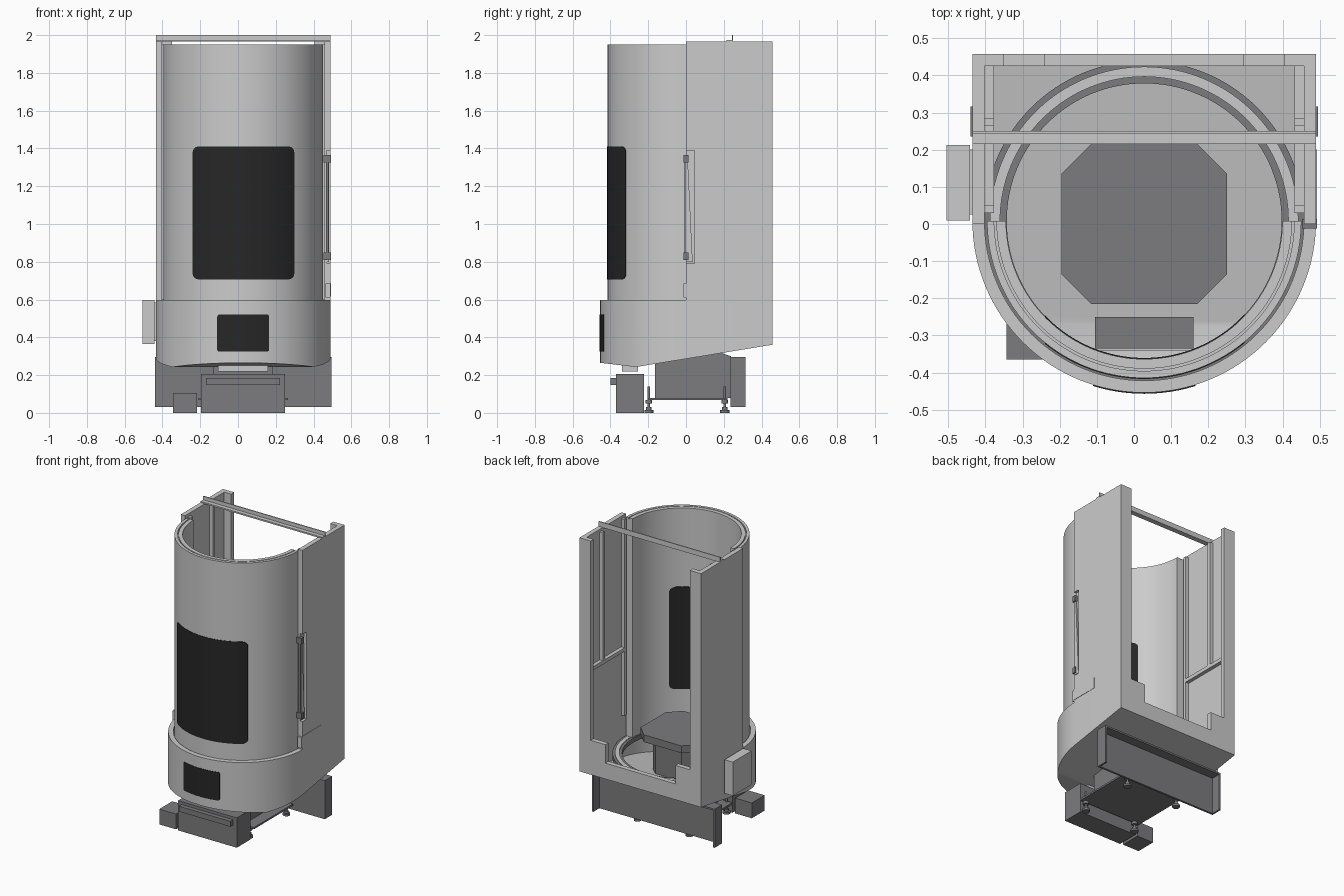
import bpy, bmesh, math

if "Cube" in bpy.data.objects:
    bpy.data.objects.remove(bpy.data.objects["Cube"])

CX, CY = 0.0275, 0.0085      # axis of the round body
HW, RI = 0.4625, 0.43        # outer half width, inner radius


def mat(name, v):
    m = bpy.data.materials.new(name)
    m.diffuse_color = (v, v, v * 1.05, 1)
    m.use_nodes = True
    m.node_tree.nodes["Principled BSDF"].inputs["Base Color"].default_value = m.diffuse_color
    return m


DARK, BLACK = mat("dark_grey", 0.2), mat("black_glass", 0.02)


def prism(name, pts, a, b, axis='z', m=None):
    """Extrude a 2D outline from a to b along an axis."""
    place = {'z': lambda u, v, w: (u, v, w),
             'y': lambda u, v, w: (u, w, v),
             'x': lambda u, v, w: (w, u, v)}[axis]
    bm = bmesh.new()
    lo = [bm.verts.new(place(u, v, a)) for u, v in pts]
    hi = [bm.verts.new(place(u, v, b)) for u, v in pts]
    bm.faces.new(lo)
    bm.faces.new(hi)
    n = len(pts)
    for i in range(n):
        j = (i + 1) % n
        bm.faces.new((lo[i], lo[j], hi[j], hi[i]))
    bmesh.ops.recalc_face_normals(bm, faces=bm.faces)
    me = bpy.data.meshes.new(name)
    bm.to_mesh(me)
    bm.free()
    ob = bpy.data.objects.new(name, me)
    bpy.context.collection.objects.link(ob)
    if m:
        me.materials.append(m)
    return ob


def box(name, x0, x1, y0, y1, z0, z1, m=None):
    return prism(name, [(x0, y0), (x1, y0), (x1, y1), (x0, y1)], z0, z1, 'z', m)


def boolean(ob, cutter, op='DIFFERENCE'):
    mod = ob.modifiers.new("cut", 'BOOLEAN')
    mod.operation, mod.object, mod.solver = op, cutter, 'EXACT'
    dg = bpy.context.evaluated_depsgraph_get()
    me = bpy.data.meshes.new_from_object(ob.evaluated_get(dg))
    ob.modifiers.clear()
    ob.data = me
    bpy.data.objects.remove(cutter)
    return ob


def smooth(ob):
    bpy.ops.object.select_all(action='DESELECT')
    ob.select_set(True)
    bpy.context.view_layer.objects.active = ob
    bpy.ops.object.shade_smooth_by_angle(angle=math.radians(30))
    return ob


def arc(r, start=math.pi, n=64):
    return [(CX + r * math.cos(start + math.pi * i / n),
             CY + r * math.sin(start + math.pi * i / n)) for i in range(n + 1)]


def half_ring(name, r0, r1, z0, z1, m=None, start=math.pi):
    return smooth(prism(name, arc(r1, start) + arc(r0, start)[::-1], z0, z1, 'z', m))


def curved_window(name, x0, x1, z0, z1, c, r0, r1):
    """Rounded rectangle wrapped on the round front."""
    pts = []
    for k, (x, z) in enumerate([(x1 - c, z1 - c), (x0 + c, z1 - c), (x0 + c, z0 + c), (x1 - c, z0 + c)]):
        for i in range(7):
            t = math.pi / 2 * (k + i / 6)
            pts.append((x + c * math.cos(t), z + c * math.sin(t)))
    ob = prism(name, pts, -0.6, -0.1, 'y', BLACK)
    shell = prism("shell", arc(r1) + arc(r0)[::-1], z0 - .1, z1 + .1, 'z', BLACK)
    return smooth(boolean(ob, shell, 'INTERSECT'))


def slope(dz):
    """Block whose underside follows the sloped bottom of the base."""
    return prism("slope", [(-.6, .282 + dz), (-.265, .243 + dz), (.6, .384 + dz), (.6, .9), (-.6, .9)], -1, 1, 'x')


# Base: D-shaped tray with sloped floor and an opening in the back sill
base = prism("base_tray", arc(HW) + [(CX + HW, .458), (CX - HW, .458)], .1, .597)
boolean(base, slope(0), 'INTERSECT')
cavity = prism("cavity", arc(RI) + [(CX + RI, .425), (CX - RI, .425)], .1, .7)
boolean(cavity, slope(.014), 'INTERSECT')
boolean(base, cavity)
boolean(base, box("cut", -.24, .293, .4, .6, .47, .8))
smooth(base)
curved_window("base_window", -.11, .165, .325, .52, .01, .455, .4655)

# Front hatch below the base
box("hatch", -.105, .16, -.34, -.255, .218, .275)
box("hatch_top", -.105, .16, -.335, -.25, .275, .285, DARK)

# Door tracks lying in the tray
for start, side in ((math.pi, "front"), (0, "back")):
    half_ring("outer_track_" + side, .415, .431, .41, .44, DARK, start)
    half_ring("middle_track_" + side, .388, .415, .40, .445, None, start)
    half_ring("inner_track_" + side, .37, .388, .41, .44, DARK, start)

# Half-round door with inner liner and window
half_ring("door", .404, .423, .445, 1.95)
half_ring("door_liner", .372, .398, .445, 1.95)
half_ring("door_spacer", .397, .405, .445, 1.94)
curved_window("door_window", -.24, .298, .707, 1.41, .03, .369, .4255)

# Octagonal turntable
c = .08
x0, x1, y0, y1 = -.195, .25, -.215, .215
octa = [(x0 + c, y0), (x1 - c, y0), (x1, y0 + c), (x1, y1 - c),
        (x1 - c, y1), (x0 + c, y1), (x0, y1 - c), (x0, y0 + c)]
prism("turntable", octa, .555, .605, 'z', DARK)
prism("turntable_pedestal", [(CX + (x - CX) * .7, y * .7) for x, y in octa], .27, .555, 'z', DARK)

# Side panels with back columns, ribs and rails
for s, side in ((-1, "left"), (1, "right")):
    def sbox(name, d0, d1, *r):
        a, b = sorted((CX + s * d0, CX + s * d1))
        return box(side + name, a, b, *r)
    panel = sbox("_panel", RI, HW, 0, .458, .595, 1.967)
    if s > 0:
        boolean(panel, box("notch", .472, .6, -.1, .045, .79, 1.39))
    sbox("_column", .377, RI, .425, .458, .59, 1.967)
    sbox("_rear_rib", .405, RI, .265, .285, 1.06, 1.95)
    sbox("_front_rib", .405, RI, .03, .05, .6, 1.95)
    sbox("_rail", .405, RI, .05, .425, 1.045, 1.07)

# Top cross angle
box("cross_plate", CX - HW, CX + HW, .215, .25, 1.965, 1.975)
box("cross_flange", CX - HW, CX + HW, .243, .25, 1.97, 2.0)

# Left control box
box("control_box", -.505, -.442, .01, .213, .365, .597)
box("control_box_neck", -.445, -.43, .025, .2, .38, .585)

# Right handle and latch
box("handle_bar", .466, .48, -.008, .01, .84, 1.34, DARK)
for z in (.81, 1.325):
    box("handle_mount", .452, .492, -.012, .014, z, z + .04, DARK)
prism("handle_wedge", [(0, 1.33), (.01, 1.33), (.035, .8), (0, .8)], .472, .482, 'x')
box("latch_plate", .485, .492, 0, .2, .615, .69)
box("latch", .462, .49, -.012, .01, .61, .685)

# Rear channel under the base
box("channel_web", -.44, .495, .236, .25, .03, .295, DARK)
box("channel_top", -.44, .495, .236, .316, .283, .295, DARK)
for x in (-.44, .483):
    box("channel_end", x, x + .012, .236, .316, .03, .295, DARK)

# Undercarriage
prism("chassis", [(-.165, .08), (.238, .08), (.238, .3), (.18, .32), (-.165, .265)], -.13, .185, 'x', DARK)
box("bottom_plate", -.21, .265, -.205, .22, .068, .08, DARK)
box("front_drive_box", -.197, .25, -.37, -.222, 0, .205, DARK)
box("front_drive_strip", -.17, .222, -.4, -.37, .148, .185, DARK)
box("front_side_box", -.343, -.216, -.365, -.225, 0, .105, DARK)


def disc(name, x, y, r, z0, z1):
    p = [(x + r * math.cos(i * math.pi / 8), y + r * math.sin(i * math.pi / 8)) for i in range(16)]
    return smooth(prism(name, p, z0, z1, 'z', DARK))


# Levelling feet
for x in (-.17, .225):
    for y in (-.197, .205):
        disc("foot_rod", x, y, .007, 0, .14)
        disc("foot_pad", x, y, .024, 0, .014)
        disc("foot_hub", x, y, .014, .014, .03)
        disc("foot_nut", x, y, .018, .05, .068)
